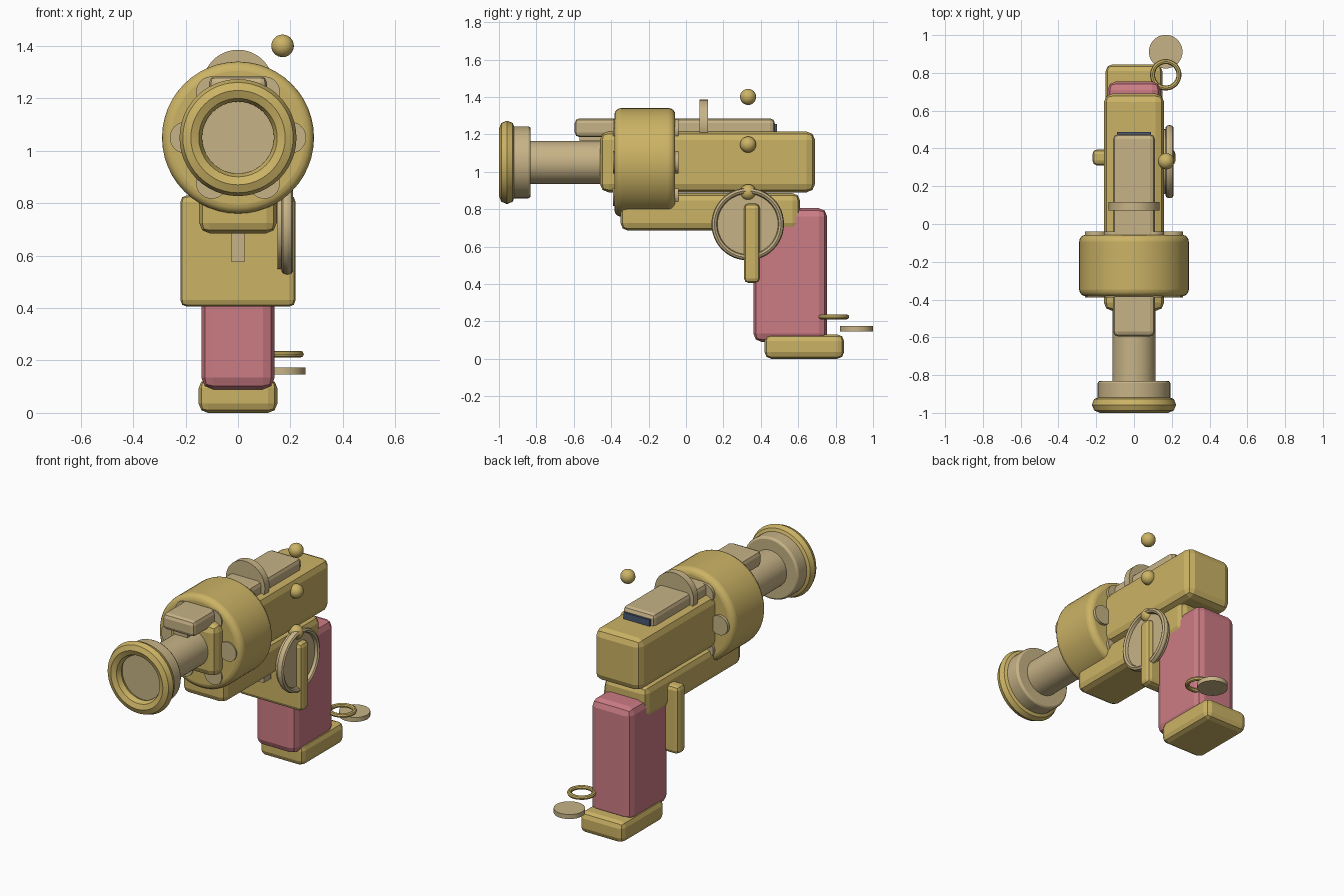
import bpy
import math
from mathutils import Matrix

cube = bpy.data.objects.get("Cube")
if cube:
    bpy.data.objects.remove(cube, do_unlink=True)


def material(name, rgb):
    mat = bpy.data.materials.new(name)
    mat.use_nodes = True
    color = (*rgb, 1)
    mat.diffuse_color = color
    mat.node_tree.nodes["Principled BSDF"].inputs["Base Color"].default_value = color
    return mat


GOLD = material("gold", (0.60, 0.45, 0.13))
TAN = material("tan", (0.57, 0.45, 0.24))
PINK = material("pink", (0.60, 0.20, 0.23))
BLUE = material("slate blue", (0.07, 0.10, 0.17))
AXIS_Z = 1.05  # height of the barrel axis
ROTATION = {"X": (0, math.pi / 2, 0), "Y": (math.pi / 2, 0, 0), "Z": (0, 0, 0)}


def finish(name, mat, bevel=0, segments=2, smooth=False):
    obj = bpy.context.object
    obj.name = name
    obj.data.materials.append(mat)
    if bevel:
        mod = obj.modifiers.new("Rounded edges", "BEVEL")
        mod.width = bevel
        mod.segments = segments
        mod.limit_method = "ANGLE"
    if smooth:
        bpy.ops.object.shade_smooth_by_angle(angle=math.radians(35))
    return obj


def box(name, mat, x, y, z, bevel=0):
    """Box spanning the given (low, high) range on each axis."""
    spans = (x, y, z)
    bpy.ops.mesh.primitive_cube_add(size=1, location=[(a + b) / 2 for a, b in spans])
    obj = bpy.context.object
    obj.data.transform(Matrix.Diagonal([b - a for a, b in spans] + [1]))
    return finish(name, mat, bevel)


def cylinder(name, mat, center, radius, depth, axis="Y", bevel=0, segments=2):
    bpy.ops.mesh.primitive_cylinder_add(vertices=48, radius=radius, depth=depth,
                                        location=center, rotation=ROTATION[axis])
    return finish(name, mat, bevel, segments, smooth=True)


def ring(name, mat, center, major, minor, axis="Y", thickness=1, sides=8):
    bpy.ops.mesh.primitive_torus_add(major_radius=major, minor_radius=minor,
                                     major_segments=48, minor_segments=sides,
                                     location=center, rotation=ROTATION[axis])
    bpy.context.object.scale.z = thickness
    return finish(name, mat, smooth=True)


# Body, frame and grip
box("receiver", GOLD, (-0.16, 0.16), (-0.46, 0.69), (0.89, 1.215), 0.045)
box("lower_frame", GOLD, (-0.148, 0.148), (-0.35, 0.61), (0.685, 0.885), 0.04)
box("grip", PINK, (-0.14, 0.14), (0.36, 0.755), (0.09, 0.805), 0.045)
box("grip_base", GOLD, (-0.15, 0.15), (0.42, 0.845), (0, 0.13), 0.035)
box("trigger_guard", GOLD, (-0.22, 0.22), (0.31, 0.395), (0.405, 0.83), 0.025)
box("trigger", TAN, (-0.025, 0.025), (0.22, 0.29), (0.575, 0.72))

# Top rail with rear window and sight disc
box("top_rail", TAN, (-0.11, 0.11), (-0.595, 0.475), (1.185, 1.285), 0.025)
box("rail_mount", TAN, (-0.05, 0.05), (-0.57, -0.45), (1.165, 1.19))
box("rail_window", BLUE, (-0.09, 0.09), (0.465, 0.487), (1.2, 1.255))
cylinder("sight_disc", TAN, (0, 0.095, 1.25), 0.135, 0.045)

# Rotating drum with six chambers
cylinder("drum", GOLD, (0, -0.22, AXIS_Z), 0.29, 0.325, bevel=0.035, segments=4)
for i in range(6):
    angle = i * math.pi / 3
    cylinder(f"chamber_{i + 1}", TAN,
             (0.2 * math.cos(angle), -0.215, AXIS_Z + 0.2 * math.sin(angle)), 0.06, 0.35)

# Barrel and muzzle
cylinder("barrel", TAN, (0, -0.63, AXIS_Z), 0.115, 0.45)
cylinder("muzzle_collar", TAN, (0, -0.883, AXIS_Z), 0.192, 0.105, bevel=0.012)
ring("muzzle_ring", GOLD, (0, -0.957, AXIS_Z), 0.18, 0.043)

# Side dial
cylinder("dial_face", TAN, (0.168, 0.33, 0.72), 0.172, 0.036, "X")
ring("dial_rim", TAN, (0.188, 0.33, 0.72), 0.178, 0.016, "X", 1.4)

# Column of small beads on the side
for i in range(3):
    bpy.ops.mesh.primitive_uv_sphere_add(segments=24, ring_count=16, radius=0.043,
                                         location=(0.17, 0.332, 0.89 + 0.255 * i))
    finish(f"bead_{i + 1}", GOLD, smooth=True)

# Loose charm pieces beside the grip
ring("charm_ring", GOLD, (0.168, 0.79, 0.224), 0.07, 0.013, "Z")
cylinder("charm_disc", TAN, (0.168, 0.912, 0.16), 0.089, 0.028, "Z")
